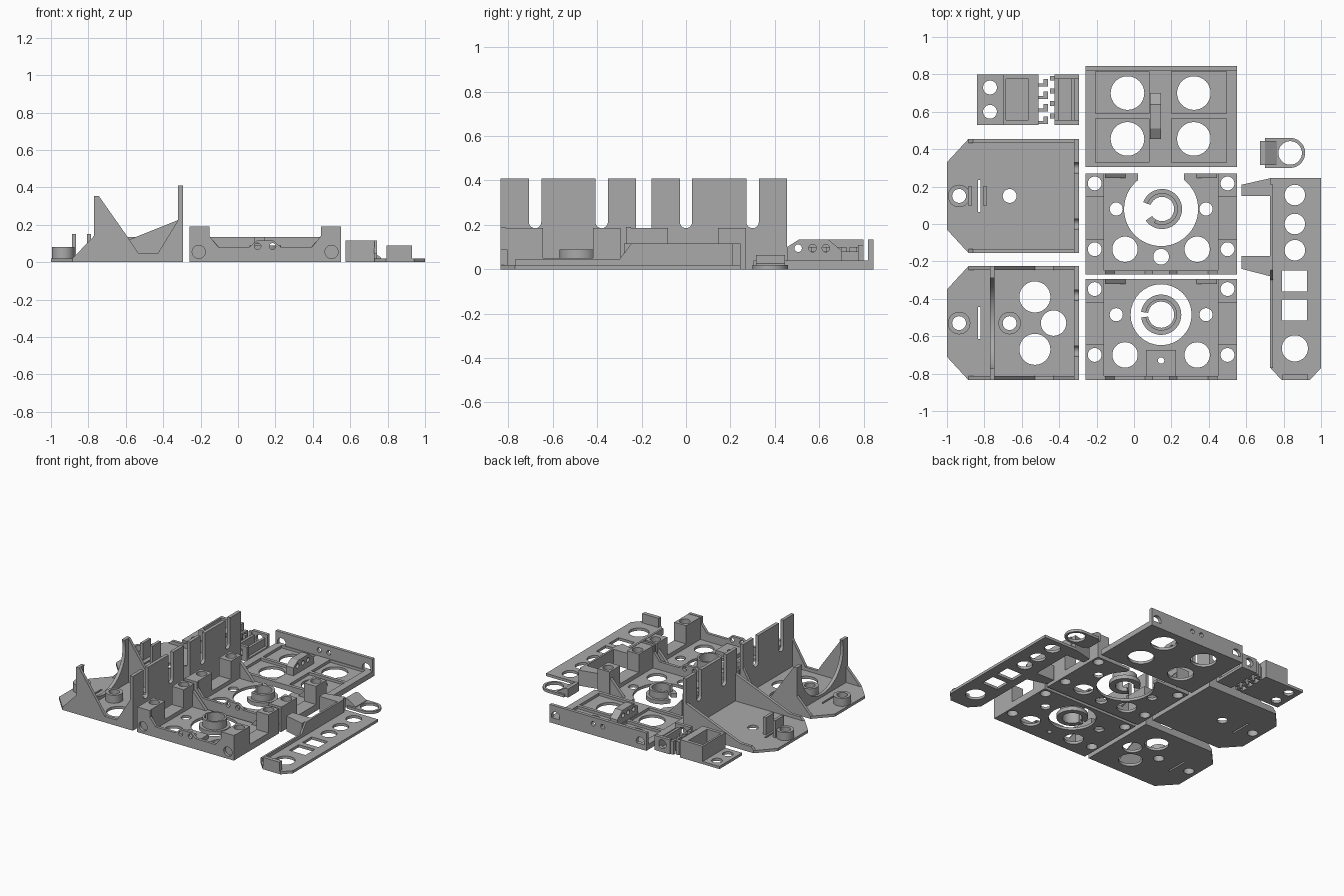
import bpy, bmesh
from math import sin, cos, radians

cube = bpy.data.objects.get("Cube")
if cube:
    bpy.data.objects.remove(cube, do_unlink=True)

grey = bpy.data.materials.new("plain grey")
grey.use_nodes = True
grey.diffuse_color = (.4, .4, .4, 1)
grey.node_tree.nodes["Principled BSDF"].inputs["Base Color"].default_value = (.4, .4, .4, 1)
made = []


def arc(x, y, r, start=0, end=360, steps=32):
    angles = [radians(start + (end - start) * i / steps) for i in range(steps + 1)]
    return [(x + r * cos(a), y + r * sin(a)) for a in angles]


def ring(x, y, r):
    return arc(x, y, r)[:-1]


def rect(left, right, low, high):
    return [(left, low), (right, low), (right, high), (left, high)]


def plate(name, outline, low, high, holes=(), axis="z"):
    """Extrude an outline with holes along an axis, from low to high."""
    curve = bpy.data.curves.new(name, "CURVE")
    curve.dimensions = "2D"
    curve.fill_mode = "BOTH"
    curve.extrude = (high - low) / 2
    for loop in [outline, *holes]:
        spline = curve.splines.new("POLY")
        spline.points.add(len(loop) - 1)
        for point, (u, v) in zip(spline.points, loop):
            point.co = (u, v, 0, 1)
        spline.use_cyclic_u = True
    helper = bpy.data.objects.new(name + " curve", curve)
    bpy.context.collection.objects.link(helper)
    graph = bpy.context.evaluated_depsgraph_get()
    mesh = bpy.data.meshes.new_from_object(helper.evaluated_get(graph))
    bpy.data.objects.remove(helper, do_unlink=True)
    middle = (low + high) / 2
    bm = bmesh.new()
    bm.from_mesh(mesh)
    for vert in bm.verts:
        u, v, w = vert.co
        w += middle
        vert.co = {"z": (u, v, w), "y": (u, w, v), "x": (w, u, v)}[axis]
    bmesh.ops.remove_doubles(bm, verts=bm.verts, dist=.0001)
    bmesh.ops.recalc_face_normals(bm, faces=bm.faces)
    bm.to_mesh(mesh)
    bm.free()
    mesh.materials.clear()
    mesh.materials.append(grey)
    obj = bpy.data.objects.new(name, mesh)
    bpy.context.collection.objects.link(obj)
    made.append(obj)
    return obj


def box(name, left, right, front, back, low, high):
    return plate(name, rect(left, right, front, back), low, high)


FLOOR = .02


def cradle(name, mid, side_profile, floor_holes, posts):
    """Chamfered tray with two side walls and a tall slotted end wall."""
    half = .305
    front, back = mid - half, mid + half
    outline = [(-.885, front), (-.295, front), (-.295, back), (-.885, back),
               (-1, back - .125), (-1, front + .125)]
    slot = rect(-.835, -.822, mid - .085, mid + .085)
    bores = [ring(x, mid, .037) for x in (-.935, -.665)]
    plate(name + "_floor", outline, 0, FLOOR, [slot, *bores, *floor_holes])
    for x in posts:
        plate(name + "_post", ring(x, mid, .06), FLOOR, .08, [ring(x, mid, .037)])
    for side, y in (("front", front), ("back", back - .022)):
        plate(f"{name}_{side}_wall", side_profile, y, y + .022, axis="y")
    # end wall with two round-bottomed slots
    wall = [(front, 0), (back, 0), (back, .41)]
    for y in (mid + .15, mid - .15):
        wall += [(y + .028, .41), *arc(y, .213, .028, 0, -180, 12), (y - .028, .41)]
    plate(name + "_end_wall", wall + [(front, .41)], -.32, -.295, axis="x")


# Front cradle with a round saddle
mid = -.53
deep = [(-.885, 0), (-.885, FLOOR), (-.77, .14), (-.77, .355), (-.745, .355), (-.58, .12),
        (-.53, .045), (-.43, .045), (-.32, .225), (-.3, .225), (-.3, 0)]
cradle("front_cradle", mid, deep,
       [ring(-.53, mid + .14, .083), ring(-.53, mid - .14, .083), ring(-.43, mid, .068)],
       (-.935, -.665))
saddle = [(mid - .305, 0), (mid + .305, 0), (mid + .305, .355),
          *arc(mid, .29, .25, 15, -195), (mid - .305, .355)]
plate("front_cradle_saddle", saddle, -.77, -.745, axis="x")

# Back cradle with shallow sloping walls
mid = .15
shallow = [(-.885, 0), (-.885, FLOOR), (-.86, .045), (-.77, .045), (-.32, .225),
           (-.3, .225), (-.3, 0)]
cradle("back_cradle", mid, shallow, [], (-.935,))
for x in (-.888, -.808):
    box("back_cradle_tab", x, x + .022, mid - .05, mid + .05, FLOOR, .15)


# Two motor trays with corner posts
LEFT, RIGHT, CENTRE = -.26, .55, .145


def both(offset):
    return CENTRE - offset, CENTRE + offset


def motor_tray(name, front, outline, holes):
    back = front + .54
    post_rows = [(front + .135, front + .022, front + .19), (front + .487, front + .415, back)]
    bores = [ring(x, y, .037) for x in both(.355) for y, _, _ in post_rows]
    side_holes = [ring(x, front + .35, .035) for x in both(.24)]
    side_holes += [ring(x, front + .135, .068) for x in both(.193)]
    plate(name + "_floor", outline, 0, FLOOR, bores + side_holes + holes)
    for x in both(.355):
        for y, near, far in post_rows:
            plate(name + "_post", rect(x - .05, x + .05, near, far), FLOOR, .187,
                  [ring(x, y, .037)])
        box(name + "_side_strip", x - .05, x + .05, front + .19, front + .415, FLOOR, .05)
    # notched front wall with a raised centre
    half = [(.405, 0), (.405, .19), (.298, .19), (.298, .14), (.25, .08), (.085, .08), (.045, .115)]
    wall = [(CENTRE + u, v) for u, v in half] + [(CENTRE - u, v) for u, v in reversed(half)]
    wall_holes = [ring(x, .055, .035) for x in both(.355)] + [ring(x, .085, .017) for x in both(.04)]
    plate(name + "_front_wall", wall, front, front + .022, wall_holes, "y")
    for sign in (-1, 1):
        gusset = [(CENTRE + sign * u, v) for u, v in ((.3, FLOOR), (.19, FLOOR), (.3, .14))]
        plate(name + "_back_gusset", gusset, back - .025, back, axis="y")


def split_ring(name, x, y, outer, inner, start, end, low, high):
    plate(name, arc(x, y, outer, start, end) + arc(x, y, inner, end, start), low, high)


front = -.835
motor_tray("front_tray", front, rect(LEFT, RIGHT, front, front + .54),
           [ring(CENTRE, front + .35, .163), ring(CENTRE, front + .105, .017)])
plate("front_tray_block", rect(.065, .225, front + .022, front + .16), FLOOR, .05,
      [ring(CENTRE, front + .105, .017)])
split_ring("front_collar_base", CENTRE, front + .35, .108, .07, -172, 172, 0, .03)
split_ring("front_collar", CENTRE, front + .35, .085, .07, -172, 172, .03, .09)

front = -.27
mouth = [(LEFT, front), (RIGHT, front), (RIGHT, front + .54), (CENTRE + .123, front + .54),
         *arc(CENTRE, .08, .198, 51.6, -231.6, 40), (CENTRE - .123, front + .54),
         (LEFT, front + .54)]
motor_tray("middle_tray", front, mouth, [ring(CENTRE, front + .095, .042)])
split_ring("middle_collar_base", .15, .08, .107, .065, -145, 160, 0, .03)
split_ring("middle_collar", .15, .08, .085, .065, -120, 160, .03, .08)

# Back panel with four round holes, raised ribs and a rear wall
front, back = .305, .845
bores = [ring(x, y, .09) for x in (-.035, .32) for y in (.455, .7)]
plate("back_panel_floor", rect(LEFT, RIGHT, front, back), 0, FLOOR, bores)
pockets = [rect(l, r, f, b) for l, r in ((-.205, .08), (.2, .495))
           for f, b in ((.33, .565), (.59, .815))]
plate("back_panel_ribs", rect(LEFT, RIGHT, front, back), FLOOR, .04, pockets)
wall_holes = [ring(x, .055, .035) for x in both(.355)] + [ring(x, .085, .017) for x in both(.04)]
plate("back_panel_wall", rect(LEFT, RIGHT, 0, .135), back - .025, back, wall_holes, "y")
hump = [(.455, .04), (.7, .04), (.7, .085), (.64, .135), (.51, .135), (.455, .1)]
plate("back_panel_hump", hump, .085, .145, [ring(y, .095, .017) for y in (.505, .57, .63)], "x")

# Hinge clip with interlocking fingers
front, back = .53, .8
plate("hinge_floor", rect(-.84, -.51, front, back), 0, FLOOR,
      [ring(-.77, y, .037) for y in (.6, .73)])
plate("hinge_housing", rect(-.7, -.51, front, back), FLOOR, .135,
      [rect(-.685, -.565, front + .025, back - .025)])
box("hinge_end_floor", -.425, -.295, front, back, 0, FLOOR)
for y in (front, back - .025):
    plate("hinge_end_cheek", rect(-.425, -.295, FLOOR, .11), y, y + .025,
          [ring(-.36, .06, .033)], "y")
for x in (-.425, -.335):
    box("hinge_end_web", x, x + .02, front, back, FLOOR, .08)
for i in range(4):
    y = front + .005 + i * .067
    box("hinge_left_finger", -.51, -.47, y, y + .016, 0, .1)
    box("hinge_left_hook", -.485, -.46, y, y + .04, 0, .1)
    box("hinge_right_finger", -.45, -.425, y + .03, y + .055, 0, .1)

# Long side bracket
outline = [(.73, -.77), (.79, -.835), (.94, -.835), (1, -.77), (1, .245), (.73, .245)]
holes = [ring(.86, y, .055) for y in (.155, 0, -.14)] + [ring(.86, -.665, .07)]
holes += [rect(.79, .925, y, y + .112) for y in (-.36, -.515)]
plate("bracket_floor", outline, 0, FLOOR, holes)
box("bracket_rim", .727, .742, -.77, -.24, 0, .045)
box("bracket_front_tab", .795, .93, -.835, -.805, FLOOR, .09)
plate("bracket_wall", [(-.3, 0), (.21, 0), (.21, .117), (-.245, .117), (-.3, .045)],
      .727, .742, axis="x")
plate("bracket_back_arm", [(.575, .15), (.73, .15), (.73, .245), (.575, .21)], 0, .117)
plate("bracket_front_arm", [(.575, -.17), (.73, -.17), (.73, -.28), (.575, -.24)], 0, .117)

# Small ring clip
x, y = .835, .38
plate("ring_clip", [(.7, y - .08), *arc(x, y, .08, -90, 90), (.7, y + .08)], 0, FLOOR,
      [ring(x, y, .063)])
plate("ring_clip_stub", [(.675, 0), (.765, 0), (.765, .025), (.7, .065), (.675, .065)],
      y - .065, y + .065, axis="y")

# Smooth the round bores and keep the edges sharp
bpy.ops.object.select_all(action="DESELECT")
for obj in made:
    obj.select_set(True)
bpy.context.view_layer.objects.active = made[0]
bpy.ops.object.shade_smooth_by_angle(angle=radians(30))
